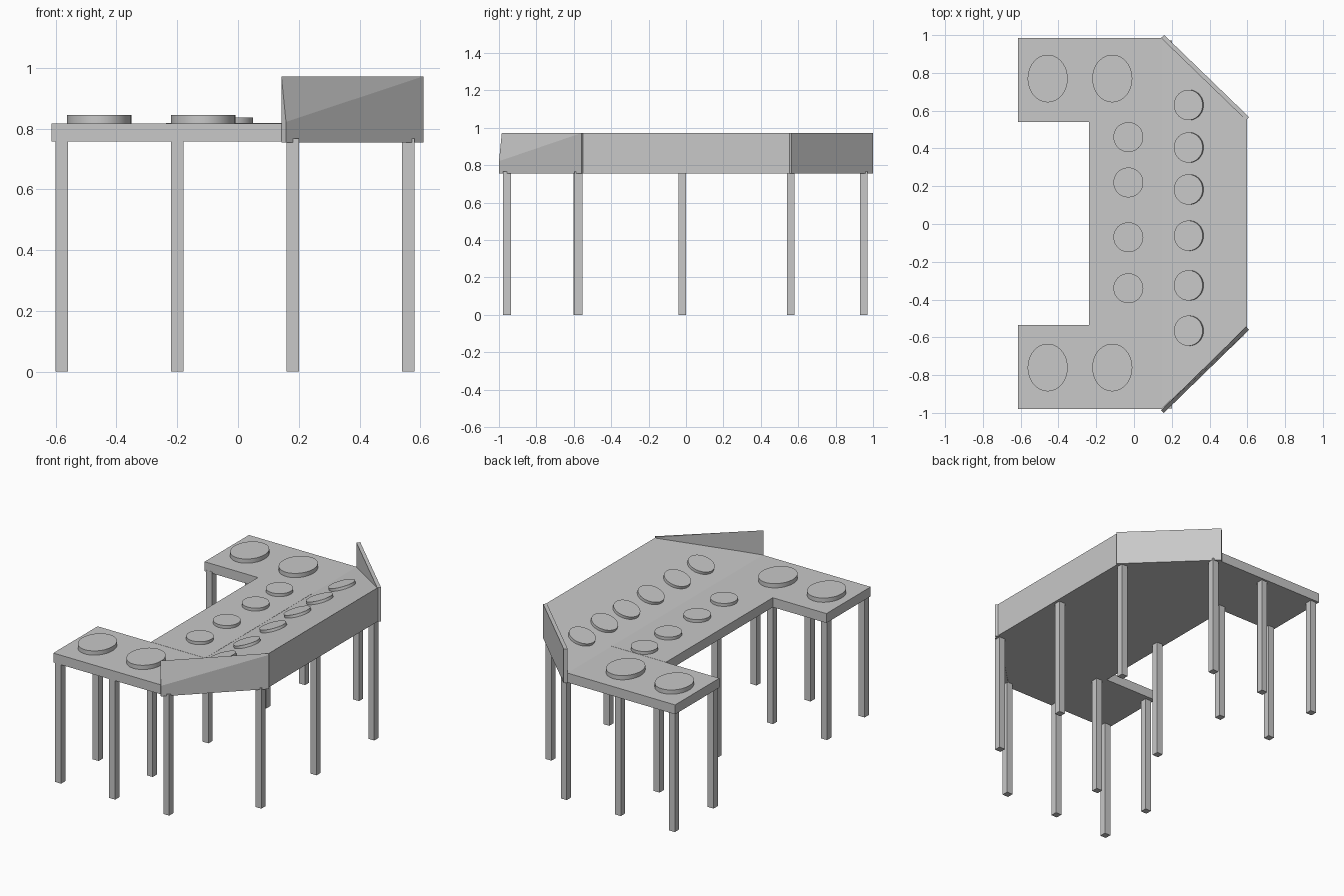
import bpy, bmesh, math
from mathutils import Matrix

if "Cube" in bpy.data.objects:
    bpy.data.objects.remove(bpy.data.objects["Cube"])

grey = bpy.data.materials.new("plain_grey")
grey.diffuse_color = (0.58, 0.58, 0.58, 1)
grey.use_nodes = True
grey.node_tree.nodes["Principled BSDF"].inputs["Base Color"].default_value = grey.diffuse_color

Z0, ZT, ZP = 0.757, 0.817, 0.972      # counter underside, counter top, panel top
TILT = math.atan2(ZP - ZT, 0.46)


def finish(name, bm):
    bmesh.ops.recalc_face_normals(bm, faces=bm.faces)
    me = bpy.data.meshes.new(name)
    bm.to_mesh(me)
    bm.free()
    me.materials.append(grey)
    ob = bpy.data.objects.new(name, me)
    bpy.context.collection.objects.link(ob)
    return ob


def prism(name, outline, z0, tops):
    """Upright solid; tops gives the height above each outline point."""
    bm = bmesh.new()
    lo = [bm.verts.new((x, y, z0)) for x, y in outline]
    hi = [bm.verts.new((p[0], p[1], z)) for p, z in zip(outline, tops)]
    n = len(lo)
    bm.faces.new(lo[::-1])
    bm.faces.new(hi)
    for i in range(n):
        j = (i + 1) % n
        bm.faces.new((lo[i], lo[j], hi[j], hi[i]))
    return finish(name, bm)


def rect(x0, x1, y0, y1):
    return [(x0, y0), (x1, y0), (x1, y1), (x0, y1)]


def disc(name, x, y, z, rx, ry, h, tilt=0):
    bm = bmesh.new()
    # the base sinks a little into the counter
    m = (Matrix.Translation((x, y, z)) @ Matrix.Rotation(-tilt, 4, 'Y')
         @ Matrix.Translation((0, 0, h / 2 - 0.005)) @ Matrix.Diagonal((rx, ry, h + 0.01, 1)))
    bmesh.ops.create_cone(bm, cap_ends=True, segments=48, radius1=1, radius2=1, depth=1, matrix=m)
    ob = finish(name, bm)
    bpy.ops.object.select_all(action='DESELECT')
    ob.select_set(True)
    bpy.context.view_layer.objects.active = ob
    bpy.ops.object.shade_smooth_by_angle(angle=math.radians(40))


# Flat counters: two wings and the middle
prism("front_wing_counter", rect(-0.613, 0.145, -0.98, -0.535), Z0, [ZT] * 4)
prism("back_wing_counter", rect(-0.613, 0.145, 0.54, 0.985), Z0, [ZT] * 4)
prism("middle_counter", rect(-0.237, 0.145, -0.535, 0.54), Z0, [ZT + 0.001] * 4)

# Sloped counter rising to the rear edge
prism("sloped_counter", [(0.145, -0.98), (0.598, -0.55), (0.598, 0.555), (0.145, 0.985)],
      Z0, [ZT, ZP, ZP, ZT])

# Angled corner panels: one square-topped, one with a chamfered outer edge
prism("back_corner_panel", [(0.143, 0.985), (0.593, 0.55), (0.61, 0.565), (0.16, 1.0)],
      Z0 - 0.002, [ZP] * 4)
prism("front_corner_panel", [(0.143, -0.985), (0.158, -1.0), (0.61, -0.56), (0.593, -0.545)],
      Z0 - 0.002, [ZP, 0.822, ZP, ZP])

# Legs
wing_x = (-0.58, -0.20)
legs = [(x, y) for x in wing_x for y in (-0.957, -0.58, 0.56, 0.95)]
legs += [(0.18, -0.957), (0.18, 0.95), (-0.20, -0.02)]
legs += [(0.56, y) for y in (-0.575, -0.02, 0.56)]
for i, (x, y) in enumerate(legs):
    prism(f"leg_{i + 1}", rect(x - 0.021, x + 0.021, y - 0.021, y + 0.021), 0, [Z0 + 0.01] * 4)

# Large pads on the wings
for y in (-0.76, 0.77):
    for x in (-0.457, -0.115):
        disc("large_pad", x, y, ZT, 0.106, 0.126, 0.027)

# Small pads on the middle counter and on the slope
for y in (0.46, 0.22, -0.07, -0.34):
    disc("middle_pad", -0.03, y, ZT, 0.079, 0.079, 0.02)
for y in (0.63, 0.405, 0.183, -0.062, -0.325, -0.565):
    x = 0.293
    disc("slope_pad", x, y, ZT + (x - 0.145) * math.tan(TILT), 0.08, 0.08, 0.018, TILT)
